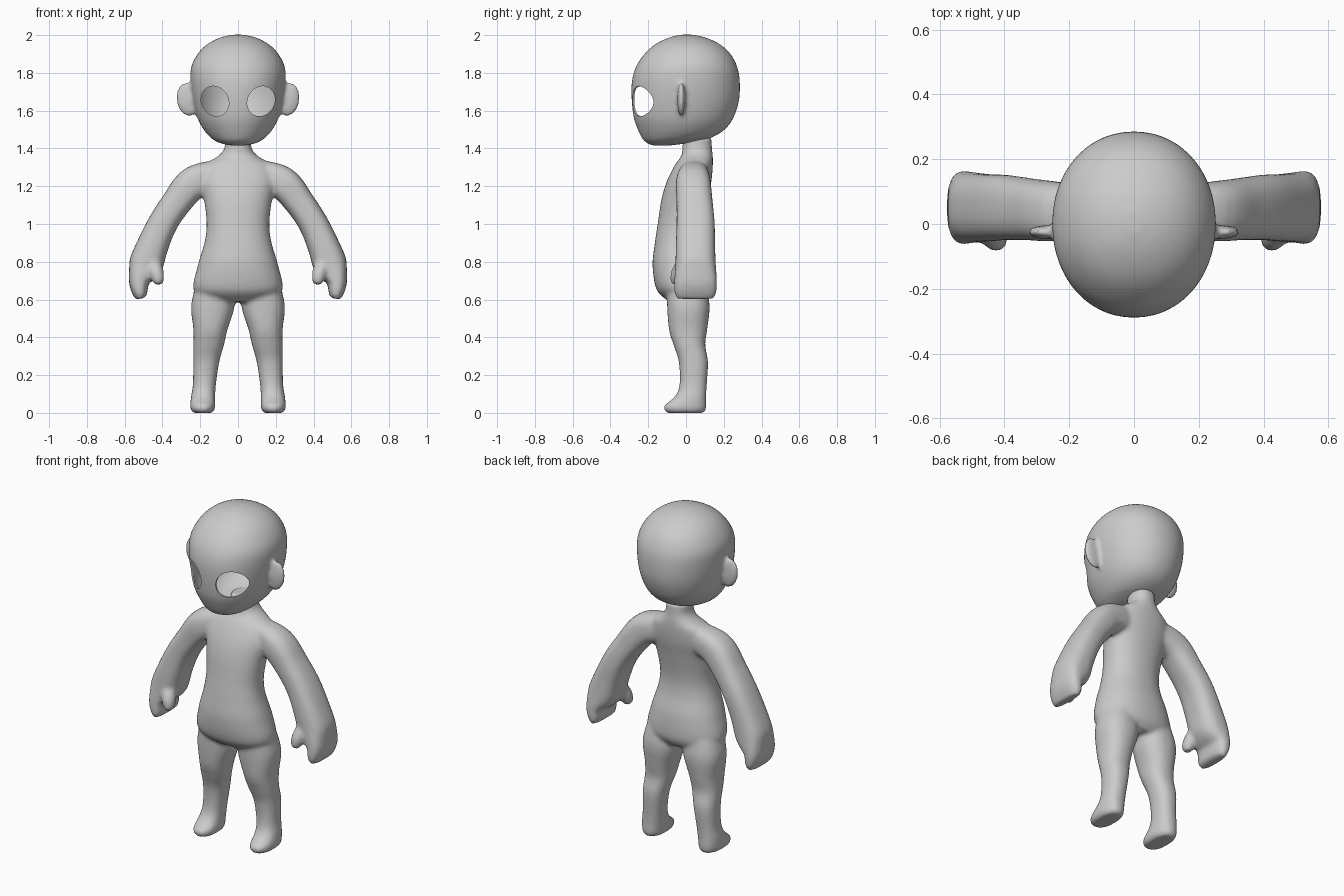
import bpy, bmesh, math
from mathutils import Vector, Matrix

cube = bpy.data.objects.get("Cube")
if cube:
    bpy.data.objects.remove(cube)

GREY = (0.6, 0.6, 0.6, 1)
skin = bpy.data.materials.new("plain_grey")
skin.use_nodes = True
skin.diffuse_color = GREY
skin.node_tree.nodes["Principled BSDF"].inputs["Base Color"].default_value = GREY


def resample(rings, steps=5):
    """Catmull-Rom interpolation between control rings."""
    rings = [Vector(r) for r in rings]
    out = []
    for i in range(len(rings) - 1):
        a, b = rings[max(i - 1, 0)], rings[i]
        c, d = rings[i + 1], rings[min(i + 2, len(rings) - 1)]
        for k in range(steps):
            t = k / steps
            out.append(0.5 * (2 * b + (c - a) * t + (2 * a - 5 * b + 4 * c - d) * t * t
                              + (3 * b - a - 3 * c + d) * t ** 3))
    return out + [rings[-1]]


def loft(bm, rings, side=1, tilt=False, power=2.0, count=40):
    """Closed tube through rings of (x, z, half width, front y, back y)."""
    rings = resample(rings)
    loops = []
    for i, (x, z, rx, front, back) in enumerate(rings):
        across = Vector((1, 0, 0))
        if tilt:
            p, q = rings[max(i - 1, 0)], rings[min(i + 1, len(rings) - 1)]
            across = Vector((p[1] - q[1], 0, q[0] - p[0])).normalized()
        mid, ry = (front + back) / 2, (back - front) / 2
        loop = []
        for k in range(count):
            a = math.tau * k / count
            c, s = math.cos(a), math.sin(a)
            u = math.copysign(abs(c) ** (2 / power), c) * rx
            v = math.copysign(abs(s) ** (2 / power), s) * ry
            p = Vector((x, mid + v, z)) + across * u
            loop.append(bm.verts.new((p.x * side, p.y, p.z)))
        loops.append(loop)
    for lo, hi in zip(loops, loops[1:]):
        for k in range(count):
            n = (k + 1) % count
            bm.faces.new((lo[k], lo[n], hi[n], hi[k]))
    bm.faces.new(loops[0])
    bm.faces.new(loops[-1])


def ellipsoid(bm, centre, radii, turn=0.0):
    m = Matrix.Translation(centre) @ Matrix.Rotation(turn, 4, 'Y') @ Matrix.Diagonal((*radii, 1))
    bmesh.ops.create_uvsphere(bm, u_segments=32, v_segments=20, radius=1, matrix=m)


def to_object(bm, name):
    bmesh.ops.recalc_face_normals(bm, faces=bm.faces)
    mesh = bpy.data.meshes.new(name)
    bm.to_mesh(mesh)
    bm.free()
    mesh.materials.append(skin)
    ob = bpy.data.objects.new(name, mesh)
    bpy.context.collection.objects.link(ob)
    return ob


def blend(ob, voxel, rounds):
    """Fuse overlapping volumes into one soft skin."""
    m = ob.modifiers.new("fuse", 'REMESH')
    m.mode, m.voxel_size = 'VOXEL', voxel
    m = ob.modifiers.new("soften", 'SMOOTH')
    m.factor, m.iterations = 0.5, rounds


def finish(ob):
    """Apply the modifiers and shade smooth."""
    graph = bpy.context.evaluated_depsgraph_get()
    mesh = bpy.data.meshes.new_from_object(ob.evaluated_get(graph))
    ob.modifiers.clear()
    ob.data = mesh
    mesh.materials.clear()
    mesh.materials.append(skin)
    bpy.ops.object.select_all(action='DESELECT')
    ob.select_set(True)
    bpy.context.view_layer.objects.active = ob
    bpy.ops.object.shade_smooth_by_angle(angle=math.radians(50))


# Torso and neck
body = bmesh.new()
loft(body, [
    (0, .59, .15, -.09, .10), (0, .65, .235, -.155, .135), (0, .78, .213, -.177, .13),
    (0, .90, .178, -.165, .10), (0, 1.0, .166, -.15, .095), (0, 1.13, .18, -.13, .115),
    (0, 1.23, .20, -.10, .135), (0, 1.31, .18, -.06, .142), (0, 1.36, .105, -.025, .142),
    (0, 1.40, .072, -.02, .138), (0, 1.46, .07, -.015, .135)], power=2.2)

for side in (1, -1):
    # Leg and foot
    loft(body, [
        (.125, .70, .09, -.10, .10), (.133, .57, .115, -.10, .125), (.146, .44, .09, -.09, .112),
        (.155, .36, .081, -.066, .102), (.168, .27, .069, -.038, .117),
        (.178, .15, .061, -.034, .11), (.185, .085, .064, -.06, .107),
        (.187, .04, .066, -.115, .108), (.187, .015, .063, -.115, .105),
        (.187, 0, .05, -.10, .095)], side, power=2.3)
    # Arm and mitten hand
    loft(body, [
        (.10, 1.26, .08, -.03, .115), (.235, 1.218, .088, -.053, .13),
        (.33, 1.107, .079, -.05, .142), (.40, 1.0, .078, -.05, .152),
        (.452, .885, .084, -.054, .154), (.49, .78, .089, -.056, .158),
        (.523, .70, .056, -.062, .164), (.52, .64, .042, -.062, .162),
        (.515, .605, .027, -.05, .148)], side, tilt=True, power=2.6)
    # Thumb
    loft(body, [
        (.455, .82, .04, -.04, .03), (.435, .76, .04, -.075, .01),
        (.425, .71, .034, -.085, -.01), (.422, .68, .022, -.075, -.025)], side)
body = to_object(body, "body")
blend(body, .011, 8)
finish(body)

# Head with ears
head = bmesh.new()
loft(head, [
    (0, 1.415, .03, -.175, -.09), (0, 1.425, .085, -.20, -.01), (0, 1.44, .12, -.222, .07),
    (0, 1.46, .148, -.236, .14), (0, 1.50, .182, -.255, .205), (0, 1.56, .214, -.276, .25),
    (0, 1.65, .238, -.287, .28), (0, 1.75, .251, -.287, .285), (0, 1.83, .248, -.266, .272),
    (0, 1.90, .214, -.22, .236), (0, 1.95, .165, -.165, .182), (0, 1.985, .10, -.095, .11),
    (0, 2.002, .03, -.03, .04)], power=2.1, count=64)
for side in (1, -1):
    ellipsoid(head, (.265 * side, -.025, 1.66), (.062, .021, .092), side * .15)
head = to_object(head, "head")
blend(head, .011, 5)

# Hollow skull with two open eye sockets
shell = head.modifiers.new("hollow", 'SOLIDIFY')
shell.thickness, shell.offset = .008, -1
finish(head)
holes = bmesh.new()
for side in (1, -1):
    m = (Matrix.Translation((.122 * side, -.3, 1.65)) @ Matrix.Rotation(side * .5, 4, 'Y')
         @ Matrix.Diagonal((.071, 1, .082, 1)) @ Matrix.Rotation(math.pi / 2, 4, 'X'))
    bmesh.ops.create_cone(holes, cap_ends=True, segments=48, radius1=1, radius2=1,
                          depth=.5, matrix=m)
cutter = to_object(holes, "eye_cutter")
cutter.hide_render = True
cut = head.modifiers.new("eyes", 'BOOLEAN')
cut.operation, cut.object, cut.solver = 'DIFFERENCE', cutter, 'EXACT'
finish(head)
bpy.data.objects.remove(cutter)
